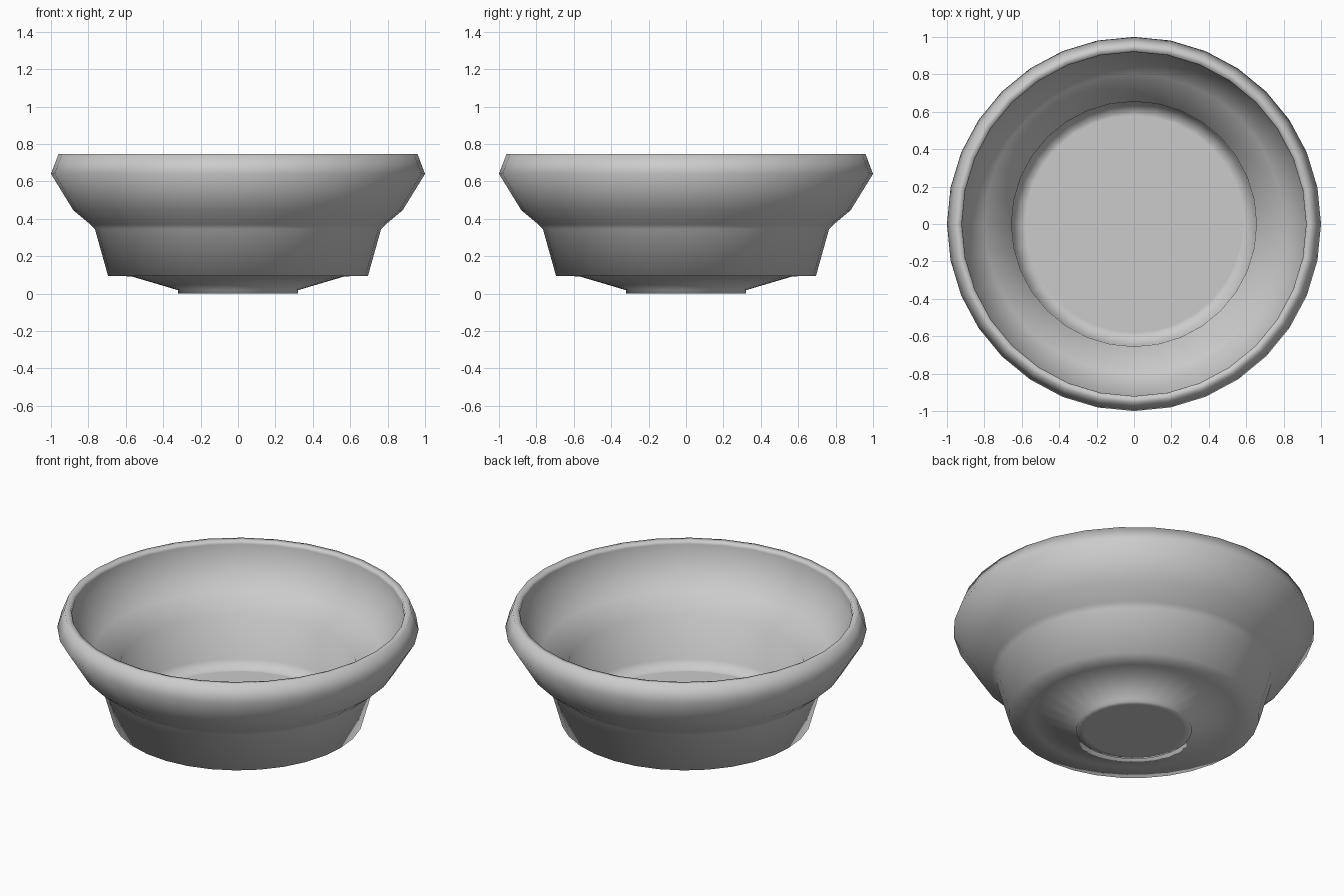
import bpy, bmesh, math

if "Cube" in bpy.data.objects:
    bpy.data.objects.remove(bpy.data.objects["Cube"])

SIDES = 32

# half cross-section of the bowl (radius, height): foot, outside, rim, inside, floor
PROFILE = [
    (0.28, 0.0), (0.32, 0.0), (0.32, 0.018), (0.57, 0.092), (0.695, 0.095),    # foot and underside
    (0.765, 0.345), (0.79, 0.37), (0.88, 0.445), (1.00, 0.64), (0.96, 0.745),  # outer wall
    (0.925, 0.742), (0.92, 0.725), (0.922, 0.65),                              # rim
    (0.80, 0.49), (0.655, 0.41),                                               # sloped inside
    (0.65, 0.15), (0.60, 0.105), (0.58, 0.105),                                # well and floor edge
]


def lathe(name, profile, sides):
    bm = bmesh.new()
    rings = []
    for r, z in profile:
        rings.append([bm.verts.new((r * math.cos(2 * math.pi * i / sides),
                                    r * math.sin(2 * math.pi * i / sides), z))
                      for i in range(sides)])
    for a, b in zip(rings, rings[1:]):
        for i in range(sides):
            j = (i + 1) % sides
            bm.faces.new((a[i], a[j], b[j], b[i]))
    bm.faces.new(list(reversed(rings[0])))   # underside of the foot
    bm.faces.new(rings[-1])                  # inner floor
    bmesh.ops.recalc_face_normals(bm, faces=bm.faces[:])
    for f in bm.faces:
        f.smooth = True
    mesh = bpy.data.meshes.new(name)
    bm.to_mesh(mesh)
    bm.free()
    obj = bpy.data.objects.new(name, mesh)
    bpy.context.collection.objects.link(obj)
    return obj


lathe("bowl", PROFILE, SIDES)
